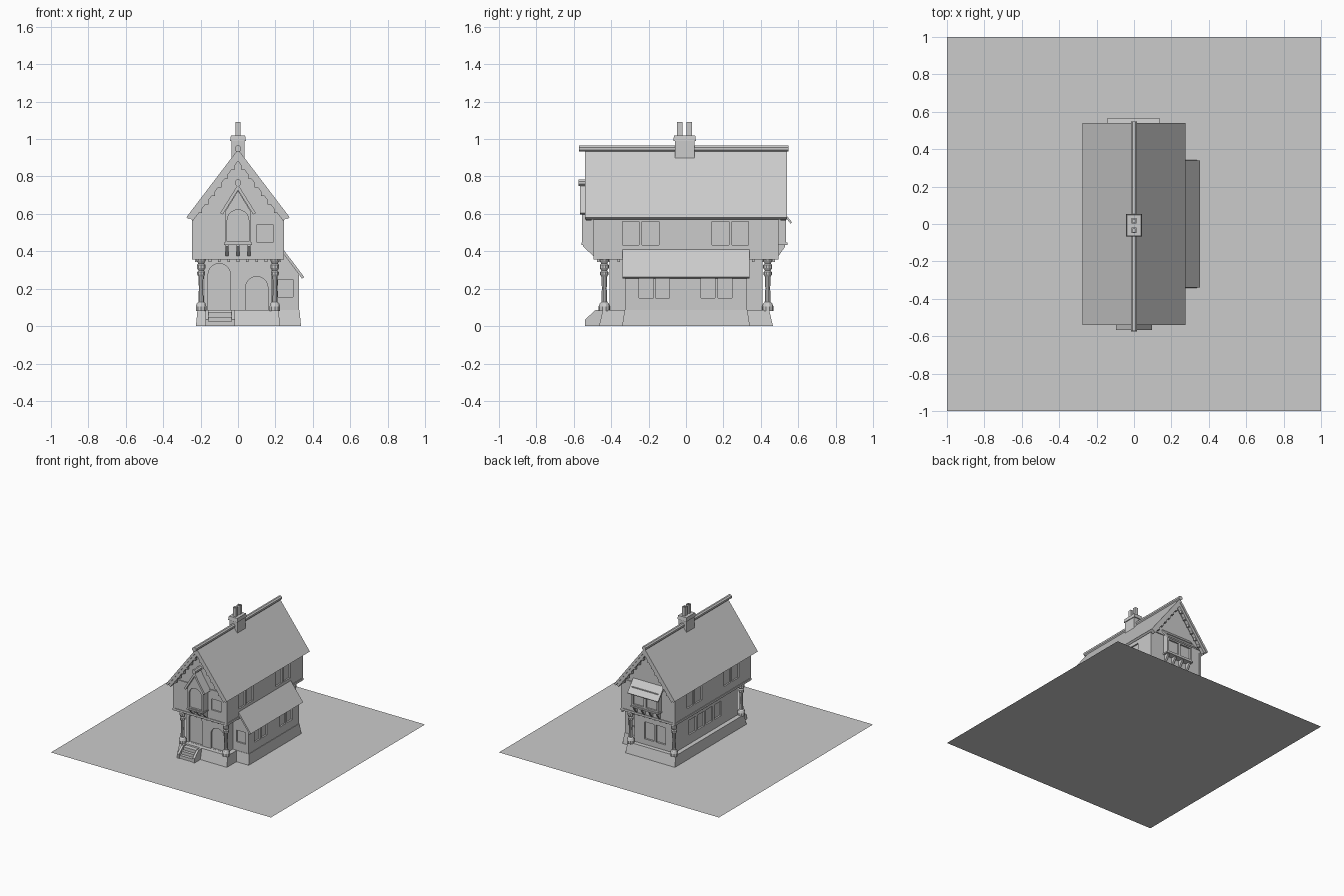
import bpy, bmesh, math
from mathutils import Vector

if "Cube" in bpy.data.objects:
    bpy.data.objects.remove(bpy.data.objects["Cube"], do_unlink=True)

grey = bpy.data.materials.new("plain grey")
grey.use_nodes = True
grey.diffuse_color = (0.6, 0.6, 0.6, 1)
grey.node_tree.nodes["Principled BSDF"].inputs["Base Color"].default_value = (0.6, 0.6, 0.6, 1)


def make(name, bm):
    bmesh.ops.recalc_face_normals(bm, faces=bm.faces)
    mesh = bpy.data.meshes.new(name)
    bm.to_mesh(mesh)
    bm.free()
    mesh.materials.append(grey)
    obj = bpy.data.objects.new(name, mesh)
    bpy.context.collection.objects.link(obj)
    return obj


def prism(name, pts, axis, a, b):
    """Extrude a profile along x (points are y, z) or y (points are x, z)."""
    bm = bmesh.new()
    place = (lambda p, t: (t, p[0], p[1])) if axis == "x" else (lambda p, t: (p[0], t, p[1]))
    ends = [[bm.verts.new(place(p, t)) for p in pts] for t in (a, b)]
    for ring in ends:
        bm.faces.new(ring)
    for i in range(len(pts)):
        j = (i + 1) % len(pts)
        bm.faces.new((ends[0][i], ends[0][j], ends[1][j], ends[1][i]))
    return make(name, bm)


def rect(a, b, low, high):
    return [(a, low), (b, low), (b, high), (a, high)]


def box(name, x, y, z):
    return prism(name, rect(*x, *z), "y", *y)


def arch(a, b, low, high):
    r = (b - a) / 2
    curve = [(a + r + r * math.cos(t * math.pi / 10), high - r + r * math.sin(t * math.pi / 10))
             for t in range(11)]
    return [(a, low), (b, low)] + curve


def taper(name, x, y, z, dx, dy):
    """Box whose top is drawn in by dx and dy."""
    obj = box(name, x, y, z)
    mx, my = sum(x) / 2, sum(y) / 2
    for v in obj.data.vertices:
        if v.co.z > z[0] + 1e-4:
            v.co.x -= math.copysign(dx, v.co.x - mx)
            v.co.y -= math.copysign(dy, v.co.y - my)
    return obj


def chevron(name, apex, ex, ez, d, y0, y1):
    """Inverted V, d thick, extruded along y."""
    s = (apex - ez) / ex
    n = math.hypot(1, s)
    ix, iz, ia = ex - d * s / n, ez - d / n, apex - d * n
    return prism(name, [(0, apex), (ex, ez), (ix, iz), (0, ia), (-ix, iz), (-ex, ez)], "y", y0, y1)


def lathe(name, profile, x, y, sides=10):
    bm = bmesh.new()
    rings = []
    for r, z in profile:
        rings.append([bm.verts.new((x + r * math.cos(2 * math.pi * (i + .5) / sides),
                                    y + r * math.sin(2 * math.pi * (i + .5) / sides), z))
                      for i in range(sides)])
    for low, high in zip(rings, rings[1:]):
        for i in range(sides):
            j = (i + 1) % sides
            bm.faces.new((low[i], low[j], high[j], high[i]))
    bm.faces.new(rings[0])
    bm.faces.new(rings[-1])
    return make(name, bm)


def recess(obj, openings):
    """Sink window and door openings (profile, axis, start, end) into a wall."""
    cutters = []
    for args in openings:
        cutter = prism("opening_cutter", *args)
        cutter.hide_render = True
        mod = obj.modifiers.new("opening", "BOOLEAN")
        mod.operation, mod.solver, mod.object = "DIFFERENCE", "EXACT", cutter
        cutters.append(cutter)
    bpy.context.view_layer.update()
    result = bpy.data.meshes.new_from_object(obj.evaluated_get(bpy.context.evaluated_depsgraph_get()))
    obj.modifiers.clear()
    obj.data = result
    for cutter in cutters:
        bpy.data.objects.remove(cutter, do_unlink=True)


def ridge(name, z, r, y0, y1):
    pts = [(r * math.cos(math.pi * (i + .5) / 4), z + r * math.sin(math.pi * (i + .5) / 4)) for i in range(8)]
    prism(name, pts, "y", y0, y1)


# Ground, plinth and front steps
bm = bmesh.new()
bmesh.ops.create_grid(bm, x_segments=1, y_segments=1, size=1)
make("ground_sheet", bm)
taper("plinth", (-.225, .225), (-.465, .465), (0, .085), .008, .02)
cheek = [(-.44, 0), (-.54, 0), (-.54, .035), (-.485, .085), (-.44, .085)]
for x in (-.175, -.035):
    prism("step_cheek", cheek, "x", x, x + .018)
for i in range(3):
    box("step", (-.158, -.034), (-.535 + .025 * i, -.44), (0, .025 * (i + 1)))

# Ground floor with recessed doors and windows
ground = box("ground_floor", (-.18, .18), (-.41, .41), (.07, .37))
cuts = [(arch(-.16, -.04, .086, .335), "y", -.43, -.395),
        (arch(.04, .16, .086, .265), "y", -.43, -.395)]
cuts += [(rect(x, x + .085, .13, .27), "y", .395, .43) for x in (-.1, .005)]
cuts += [(rect(y, y + .09, .16, .28), "x", -.2, -.167) for y in (-.2, -.09, .02, .13)]
recess(ground, cuts)

# Corner posts
post = [(.03, .08), (.03, .105), (.024, .122), (.016, .13), (.013, .2), (.015, .265), (.022, .275),
        (.022, .29), (.015, .297), (.024, .31), (.024, .328), (.016, .335), (.026, .35), (.026, .37)]
for x in (-.197, .197):
    for y in (-.437, .437):
        lathe("corner_post", post, x, y)

# Upper floor and gable walls
upper = prism("upper_floor", [(-.242, .365), (.242, .365), (.242, .59), (0, .9), (-.242, .59)], "y", -.49, .49)
cuts = [(rect(.1, .19, .45, .54), "y", -.51, -.478)]
for y in (-.34, -.235, .14, .245):
    cuts += [(rect(y, y + .09, .435, .56), "x", .23, .26), (rect(y, y + .09, .435, .56), "x", -.26, -.23)]
recess(upper, cuts)

# Timber bands, corner timbers and joist ends of the overhang
box("floor_band", (-.247, .247), (-.495, .495), (.357, .375))
for s in (-1, 1):
    box("gable_beam", (-.24, .24), sorted((s * .485, s * .497)), (.602, .618))
    for t in (-1, 1):
        box("corner_timber", sorted((s * .228, s * .246)), sorted((t * .476, t * .494)), (.37, .58))
    for i in range(7):
        x = -.15 + .05 * i
        box("joist_end", (x - .007, x + .007), sorted((s * .4, s * .475)), (.342, .36))
    for i in range(13):
        y = -.36 + .06 * i
        box("side_joist_end", sorted((s * .17, s * .23)), (y - .007, y + .007), (.342, .36))

# Main roof, bargeboards with blocks, ridge
chevron("main_roof", .945, .276, .582, .018, -.54, .54)
for s in (-1, 1):
    chevron("bargeboard", .918, .258, .577, .022, *sorted((s * .505, s * .535)))
    for t in (-1, 1):
        for i in range(6):
            k = .12 + .15 * i
            cx, cz = t * .232 * k, .883 - .306 * k
            box("bargeboard_block", (cx - .009, cx + .009), sorted((s * .508, s * .532)), (cz - .012, cz + .016))
ridge("ridge_tiles", .949, .018, -.572, .547)

# Chimney
box("chimney_stack", (-.036, .036), (-.06, .045), (.85, 1))
taper("chimney_cap", (-.042, .042), (-.068, .053), (.99, 1.02), .004, .004)
for y in (-.034, .017):
    pot = box("chimney_pot", (-.014, .014), (y - .014, y + .014), (1.01, 1.092))
    recess(pot, [(rect(-.008, .008, 1.06, 1.11), "y", y - .008, y + .008)])

# Front bay with arched window, small roof and brackets
bay = prism("front_bay", [(-.07, .44), (.07, .44), (.07, .61), (0, .725), (-.07, .61)], "y", -.555, -.48)
recess(bay, [(arch(-.058, .058, .452, .622), "y", -.57, -.54)])
box("front_bay_sill", (-.074, .074), (-.56, -.485), (.434, .446))
chevron("front_bay_roof", .757, .095, .605, .016, -.567, -.45)
ridge("front_bay_ridge", .767, .018, -.575, -.43)
front_bracket = [(-.485, .375), (-.495, .375), (-.55, .425), (-.55, .436), (-.485, .436)]
for x in (-.06, 0, .06):
    prism("front_bracket", front_bracket, "x", x - .008, x + .008)

# Rear bay with paired windows, sloping canopy and brackets
rear = box("rear_bay", (-.12, .12), (.48, .535), (.44, .6))
recess(rear, [(rect(x, x + .095, .458, .555), "y", .522, .55) for x in (-.105, .01)])
box("rear_bay_sill", (-.127, .127), (.485, .542), (.434, .446))
prism("rear_canopy", [(.485, .655), (.567, .555), (.56, .547), (.485, .638)], "x", -.142, .137)
for x in (-.105, -.035, .035, .105):
    prism("rear_bracket", [(-y, z) for y, z in front_bracket[:2]] + [(.53, .425), (.53, .436), (.485, .436)],
          "x", x - .008, x + .008)

# Side annex with lean-to roof
annex = prism("annex", [(.17, 0), (.325, 0), (.325, .28), (.235, .402), (.17, .402)], "y", -.325, .325)
cuts = [(rect(y, y + .075, .15, .257), "x", .312, .34) for y in (-.25, -.162, .08, .17)]
cuts += [(rect(.215, .295, .155, .25), "y", -.34, -.312), (rect(.215, .295, .155, .25), "y", .312, .34)]
recess(annex, cuts)
taper("annex_plinth", (.17, .337), (-.342, .342), (0, .085), .008, .014)
prism("annex_roof", [(.235, .42), (.354, .262), (.342, .254), (.235, .397)], "y", -.34, .34)
